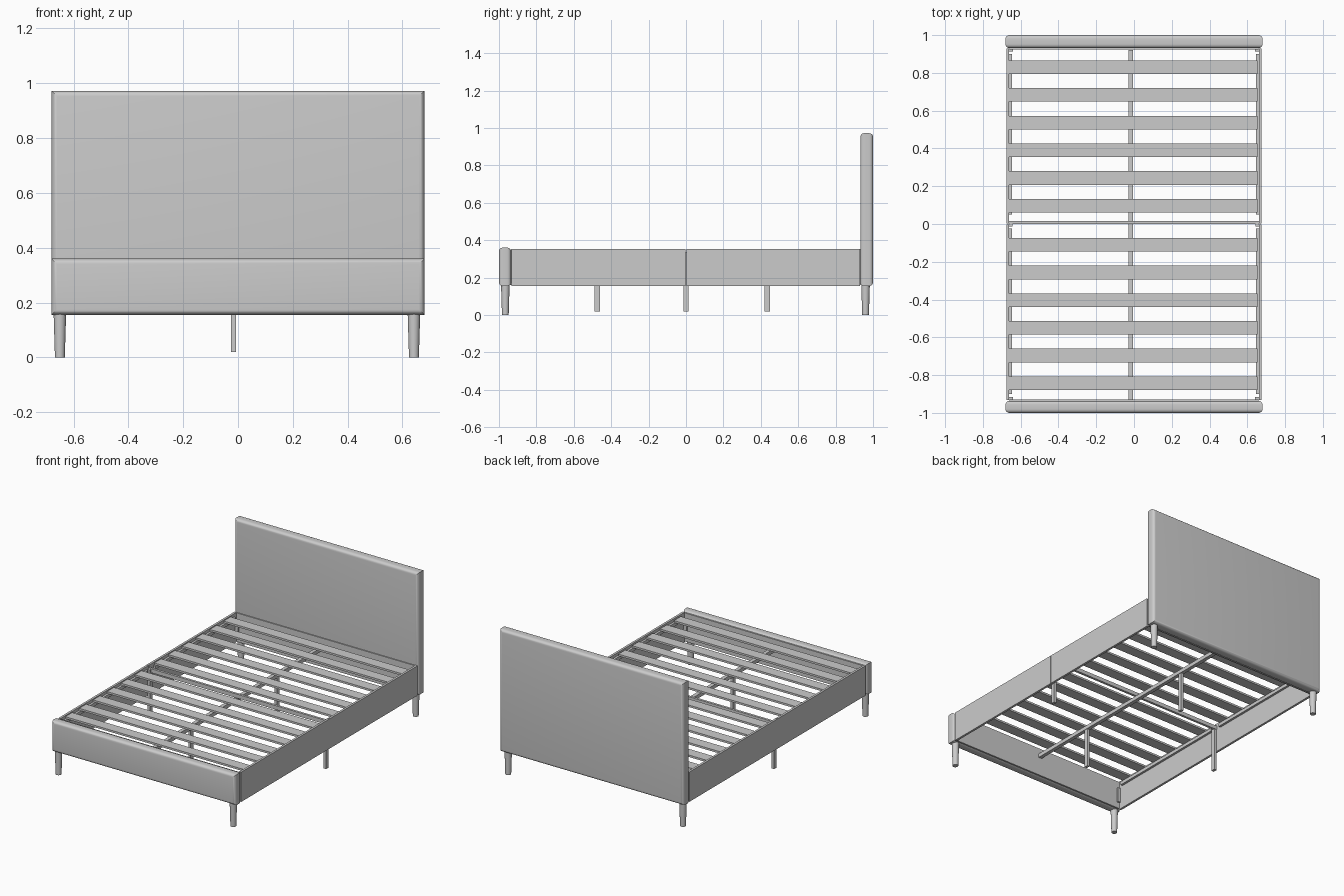
import bpy, bmesh
from mathutils import Matrix, Vector

if "Cube" in bpy.data.objects:
    bpy.data.objects.remove(bpy.data.objects["Cube"])

grey = bpy.data.materials.new("plain grey")
grey.diffuse_color = (0.6, 0.6, 0.6, 1)
grey.use_nodes = True
grey.node_tree.nodes["Principled BSDF"].inputs["Base Color"].default_value = grey.diffuse_color


def finish(name, bm):
    bmesh.ops.recalc_face_normals(bm, faces=bm.faces)
    me = bpy.data.meshes.new(name)
    bm.to_mesh(me)
    bm.free()
    me.materials.append(grey)
    ob = bpy.data.objects.new(name, me)
    bpy.context.collection.objects.link(ob)
    return ob


def box(name, x, y, z, bevel=0.0):
    """Box from (min, max) ranges; bevel rounds every edge not running along y."""
    bm = bmesh.new()
    size = Vector((x[1] - x[0], y[1] - y[0], z[1] - z[0]))
    mid = Vector((x[0] + x[1], y[0] + y[1], z[0] + z[1])) / 2
    bmesh.ops.create_cube(bm, size=1,
                          matrix=Matrix.Translation(mid) @ Matrix.Diagonal((*size, 1)))
    if bevel:
        edges = [e for e in bm.edges
                 if abs(e.verts[0].co.y - e.verts[1].co.y) < 1e-5]
        bmesh.ops.bevel(bm, geom=edges, offset=bevel, segments=5,
                        profile=0.5, affect='EDGES')
    ob = finish(name, bm)
    if bevel:
        smooth(ob)
    return ob


def smooth(ob):
    bpy.ops.object.select_all(action='DESELECT')
    ob.select_set(True)
    bpy.context.view_layer.objects.active = ob
    bpy.ops.object.shade_smooth_by_angle(angle=0.6)


def tapered_leg(name, x, y):
    bm = bmesh.new()
    bmesh.ops.create_cone(bm, cap_ends=True, segments=24, radius1=0.018,
                          radius2=0.023, depth=0.165,
                          matrix=Matrix.Translation((x, y, 0.0825)))
    smooth(finish(name, bm))


# Upholstered end panels
box("headboard", (-0.68, 0.68), (0.932, 1.0), (0.155, 0.972), 0.02)
box("footboard", (-0.68, 0.68), (-1.0, -0.936), (0.155, 0.36), 0.02)

# Thin mounting boards on the inner faces of the end panels
box("head_inner_board", (-0.66, 0.66), (0.925, 0.936), (0.16, 0.352))
box("foot_inner_board", (-0.66, 0.66), (-0.94, -0.929), (0.16, 0.35))

# Corner legs
for x in (-0.65, 0.642):
    tapered_leg("front_leg", x, -0.966)
    tapered_leg("back_leg", x, 0.96)

# Side rails in two halves, with slat ledges, brackets and middle legs
for s in (-1, 1):
    def span(a, b):
        return tuple(sorted((s * a, s * b)))
    box("front_side_rail", span(0.661, 0.676), (-0.932, -0.002), (0.155, 0.354))
    box("back_side_rail", span(0.661, 0.676), (0.002, 0.93), (0.155, 0.354))
    box("front_slat_ledge", span(0.646, 0.662), (-0.9, -0.025), (0.312, 0.334))
    box("back_slat_ledge", span(0.646, 0.662), (0.05, 0.9), (0.312, 0.334))
    box("middle_side_leg", span(0.642, 0.661), (-0.014, 0.014), (0.02, 0.334))
    for y in (-0.929, 0.913):
        box("corner_bracket", span(0.64, 0.662), (y, y + 0.012), (0.2, 0.3))

# Slats, six on each half
for start in (0.83, -0.11):
    for i in range(6):
        y = start - i * 0.1466
        box("slat", (-0.661, 0.655), (y - 0.036, y + 0.036), (0.334, 0.347))

# Centre support: lengthwise beam, cross bar and two legs
box("centre_beam", (-0.029, -0.004), (-0.929, 0.922), (0.285, 0.31))
box("cross_bar", (-0.661, 0.661), (0.0, 0.016), (0.31, 0.336))
for y in (-0.475, 0.435):
    box("centre_leg", (-0.025, -0.007), (y - 0.014, y + 0.014), (0.02, 0.286))
